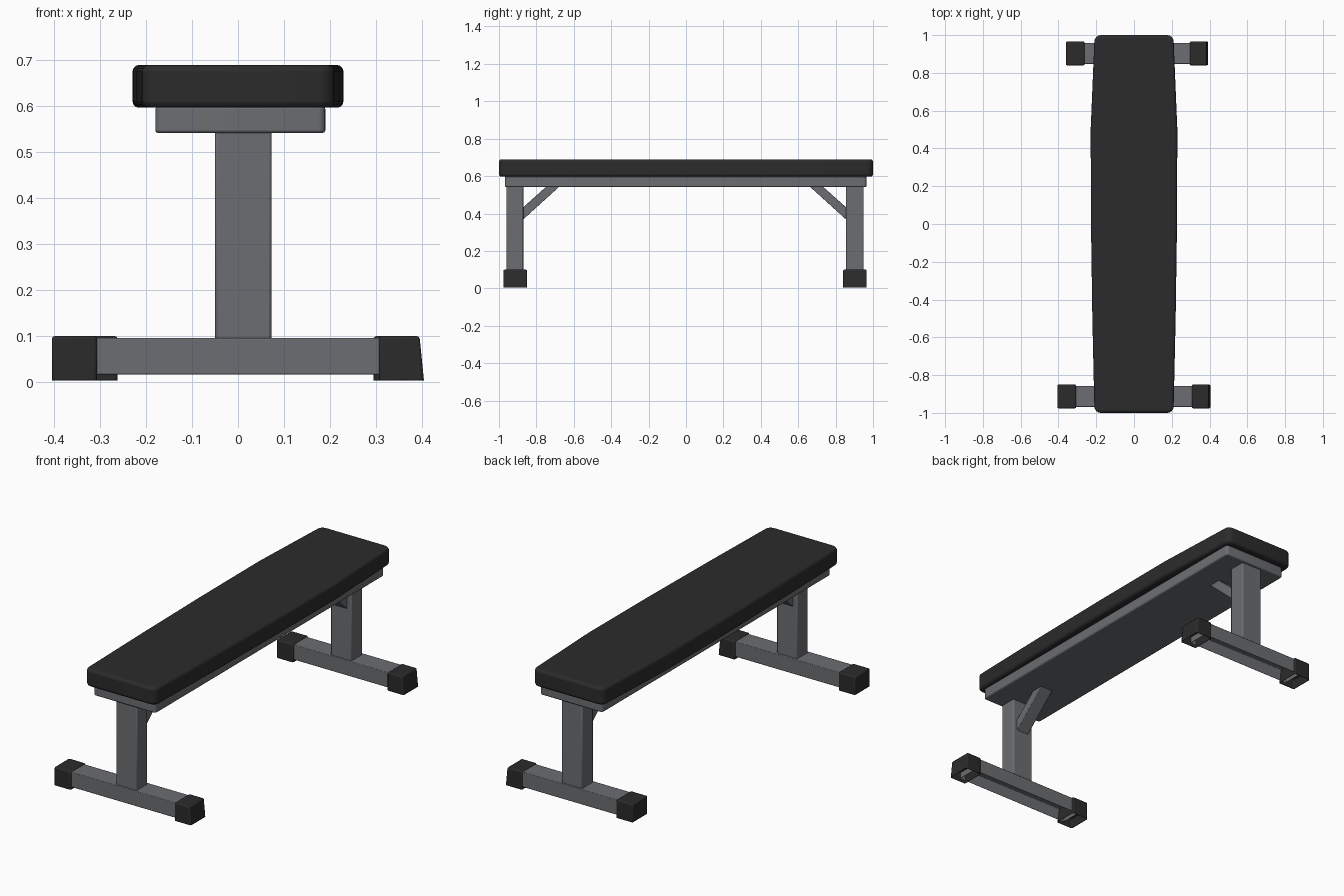
import bpy
import bmesh
from mathutils import Vector

default = bpy.data.objects.get("Cube")
if default:
    bpy.data.objects.remove(default, do_unlink=True)


def material(name, colour, roughness):
    mat = bpy.data.materials.new(name)
    mat.use_nodes = True
    mat.diffuse_color = colour
    shader = mat.node_tree.nodes["Principled BSDF"]
    shader.inputs["Base Color"].default_value = colour
    shader.inputs["Roughness"].default_value = roughness
    return mat


black = material("black_padding", (0.024, 0.024, 0.024, 1), 0.7)
grey = material("grey_steel", (0.15, 0.155, 0.165, 1), 0.6)


def finish(name, bm, mat, bevel=0.0, segments=2):
    """Turn a bmesh into a softly bevelled object."""
    bmesh.ops.recalc_face_normals(bm, faces=bm.faces)
    mesh = bpy.data.meshes.new(name)
    bm.to_mesh(mesh)
    bm.free()
    mesh.materials.append(mat)
    obj = bpy.data.objects.new(name, mesh)
    bpy.context.collection.objects.link(obj)
    if bevel:
        mod = obj.modifiers.new("soft_edges", "BEVEL")
        mod.width = bevel
        mod.segments = segments
        mod.limit_method = "ANGLE"
    bpy.ops.object.select_all(action="DESELECT")
    obj.select_set(True)
    bpy.context.view_layer.objects.active = obj
    bpy.ops.object.shade_smooth_by_angle()
    return obj


def block(low, high):
    low, high = Vector(low), Vector(high)
    bm = bmesh.new()
    bmesh.ops.create_cube(bm, size=1)
    bmesh.ops.scale(bm, vec=high - low, verts=bm.verts)
    bmesh.ops.translate(bm, vec=(low + high) / 2, verts=bm.verts)
    return bm


def hollow_below(bm, wall, depth):
    """Sink the underside to leave an open channel."""
    floor = min(bm.faces, key=lambda f: f.calc_center_median().z)
    bmesh.ops.inset_region(bm, faces=[floor], thickness=wall)
    bmesh.ops.translate(bm, vec=(0, 0, depth), verts=floor.verts)


def round_corners(bm, radius):
    """Round the four upright corners."""
    upright = [e for e in bm.edges
               if abs(e.verts[0].co.z - e.verts[1].co.z) > 0.01]
    bmesh.ops.bevel(bm, geom=upright, offset=radius, segments=4,
                    profile=0.5, affect="EDGES")


# Padded seat, a little narrower at its ends
pad = block((-0.21, -1, 0.597), (0.21, 1, 0.69))
round_corners(pad, 0.035)
for y in (-0.5, 0, 0.5):
    cut = bmesh.ops.bisect_plane(
        pad, geom=pad.verts[:] + pad.edges[:] + pad.faces[:],
        plane_co=(0, y, 0), plane_no=(0, 1, 0))
    for v in cut["geom_cut"]:
        if isinstance(v, bmesh.types.BMVert):
            v.co.x *= 1.05
finish("seat_pad", pad, black, 0.014, 3)

# Steel plate below the padding
plate = block((-0.18, -0.968, 0.542), (0.19, 0.965, 0.6))
round_corners(plate, 0.015)
finish("seat_plate", plate, grey, 0.006)


def end_frame(name, foot, post, left, right):
    """Upright, foot channel and end caps for one end."""
    (y0, y1), (p0, p1) = foot, post
    finish(name + "_post", block((-0.05, p0, 0.09), (0.073, p1, 0.55)),
           grey, 0.006)
    bar = block((left + 0.06, y0 + 0.007, 0.015),
                (right - 0.06, y1 - 0.007, 0.096))
    hollow_below(bar, 0.012, 0.06)
    finish(name + "_foot_bar", bar, grey, 0.003)
    for side, x0, x1 in (("right", left, left + 0.098),
                         ("left", right - 0.098, right)):
        cap = block((x0, y0, 0), (x1, y1, 0.1))
        for v in cap.verts:
            if v.co.z > 0.05 and v.co.x > right - 0.01:
                v.co.x -= 0.01
        hollow_below(cap, 0.012, 0.05)
        finish(f"{name}_{side}_end_cap", cap, black, 0.006)


end_frame("front", (-0.976, -0.85), (-0.96, -0.87), -0.405, 0.405)
end_frame("back", (0.84, 0.966), (0.855, 0.95), -0.36, 0.393)


def brace(name, start, direction):
    """Diagonal strut from a post up to the plate."""
    side_profile = ((-0.01, 0.36), (-0.01, 0.425), (0.13, 0.55), (0.2, 0.55))
    bm = bmesh.new()
    verts = [bm.verts.new((-0.025, start + direction * d, z))
             for d, z in side_profile]
    face = bm.faces.new(verts)
    made = bmesh.ops.extrude_face_region(bm, geom=[face])["geom"]
    bmesh.ops.translate(
        bm, vec=(0.073, 0, 0),
        verts=[v for v in made if isinstance(v, bmesh.types.BMVert)])
    finish(name, bm, grey, 0.003)


brace("front_brace", -0.87, 1)
brace("back_brace", 0.855, -1)
